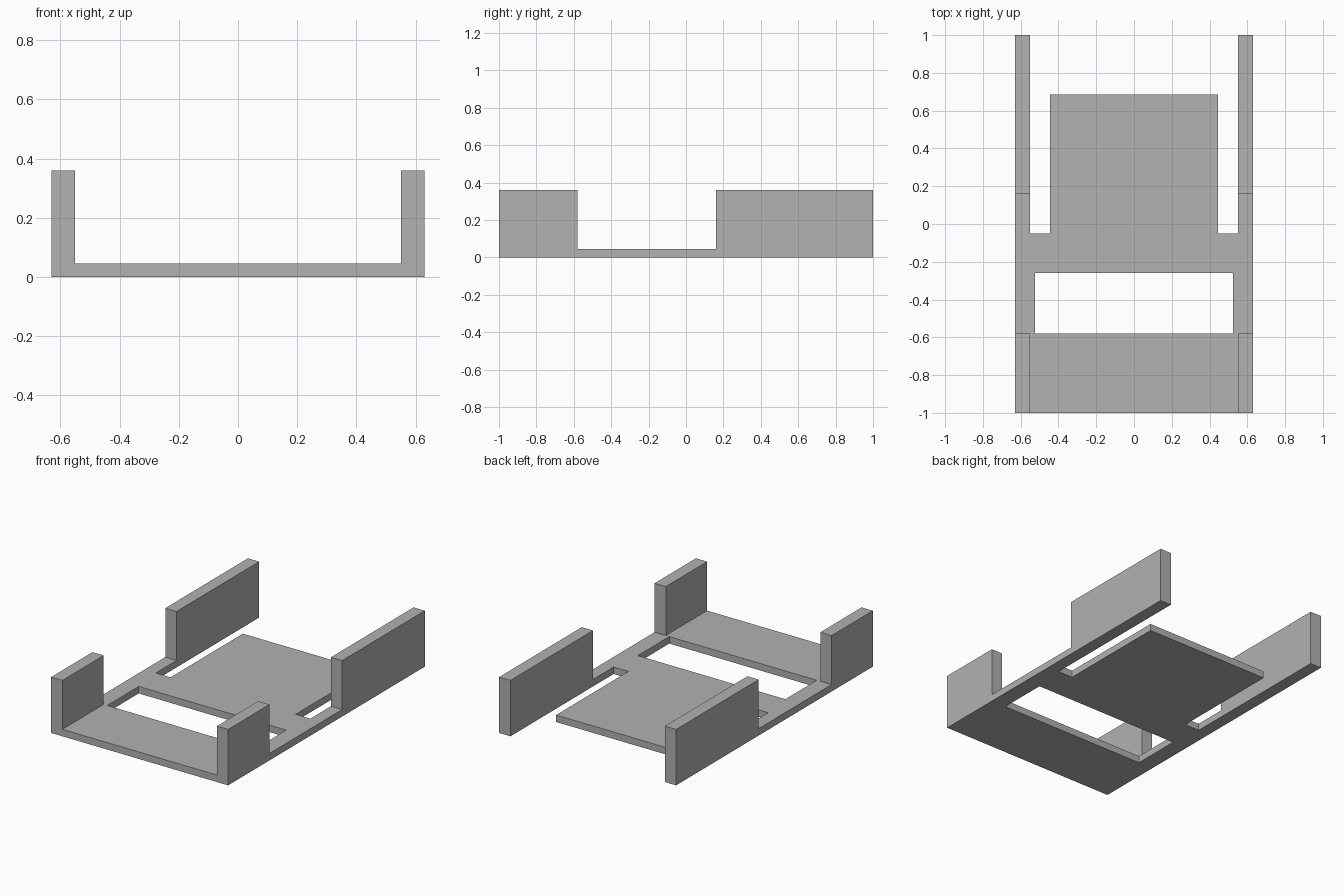
import bpy
import bmesh

cube = bpy.data.objects.get("Cube")
if cube:
    bpy.data.objects.remove(cube, do_unlink=True)

# Main dimensions
HALF_WIDTH, HALF_LENGTH = 0.63, 1.0
WALL_INNER = 0.55        # inner side of the upright walls
WINDOW_HALF = 0.525      # half width of the rectangular opening
PANEL_HALF = 0.445       # half width of the rear panel
PLATE_TOP, WALL_TOP = 0.045, 0.36
FRONT_WALL_END, WINDOW_BACK, SLOT_START = -0.58, -0.26, -0.05
REAR_WALL_START, PANEL_END = 0.16, 0.685


def is_plate(x, y):
    """Whether the floor plan is solid at this point."""
    x = abs(x)
    if y < FRONT_WALL_END:
        return True
    if y < WINDOW_BACK:
        return x > WINDOW_HALF
    if y < SLOT_START:
        return True
    return x > WALL_INNER or (x < PANEL_HALF and y < PANEL_END)


def is_wall(x, y):
    """Whether an upright wall stands on the plate at this point."""
    return abs(x) > WALL_INNER and (y < FRONT_WALL_END or y > REAR_WALL_START)


def raise_faces(bm, faces, height):
    """Extrude faces upward and return the new top faces."""
    geom = bmesh.ops.extrude_face_region(bm, geom=faces)["geom"]
    verts = [g for g in geom if isinstance(g, bmesh.types.BMVert)]
    bmesh.ops.translate(bm, verts=verts, vec=(0, 0, height))
    return [g for g in geom if isinstance(g, bmesh.types.BMFace)]


# Floor plan, symmetric left to right
half = [PANEL_HALF, WINDOW_HALF, WALL_INNER, HALF_WIDTH]
xs = [-x for x in reversed(half)] + half
ys = [-HALF_LENGTH, FRONT_WALL_END, WINDOW_BACK, SLOT_START,
      REAR_WALL_START, PANEL_END, HALF_LENGTH]
bm = bmesh.new()
grid = [[bm.verts.new((x, y, 0)) for y in ys] for x in xs]
for i in range(len(xs) - 1):
    for j in range(len(ys) - 1):
        if is_plate((xs[i] + xs[i + 1]) / 2, (ys[j] + ys[j + 1]) / 2):
            bm.faces.new((grid[i][j], grid[i + 1][j],
                          grid[i + 1][j + 1], grid[i][j + 1]))
bmesh.ops.delete(bm, geom=[v for v in bm.verts if not v.link_faces],
                 context='VERTS')

# Base plate, then the four upright side walls
underside = list(bm.faces)
tops = raise_faces(bm, underside, PLATE_TOP)
wall_feet = [f for f in tops if is_wall(*f.calc_center_median().xy)]
raise_faces(bm, wall_feet, WALL_TOP - PLATE_TOP)
# Remove faces left inside the solid by the second extrusion
inner = [f for f in wall_feet if f.is_valid]
if inner:
    bmesh.ops.delete(bm, geom=inner, context='FACES')
bmesh.ops.recalc_face_normals(bm, faces=bm.faces)
bmesh.ops.dissolve_limit(bm, angle_limit=0.01, verts=bm.verts, edges=bm.edges)

mesh = bpy.data.meshes.new("bracket_tray")
bm.to_mesh(mesh)
bm.free()
tray = bpy.data.objects.new("bracket_tray", mesh)
bpy.context.collection.objects.link(tray)

# Plain grey material
grey = bpy.data.materials.new("mid_grey")
grey.use_nodes = True
color = (0.445, 0.445, 0.445, 1)
grey.diffuse_color = color
for node in grey.node_tree.nodes:
    if node.type == 'BSDF_PRINCIPLED':
        node.inputs["Base Color"].default_value = color
mesh.materials.append(grey)
